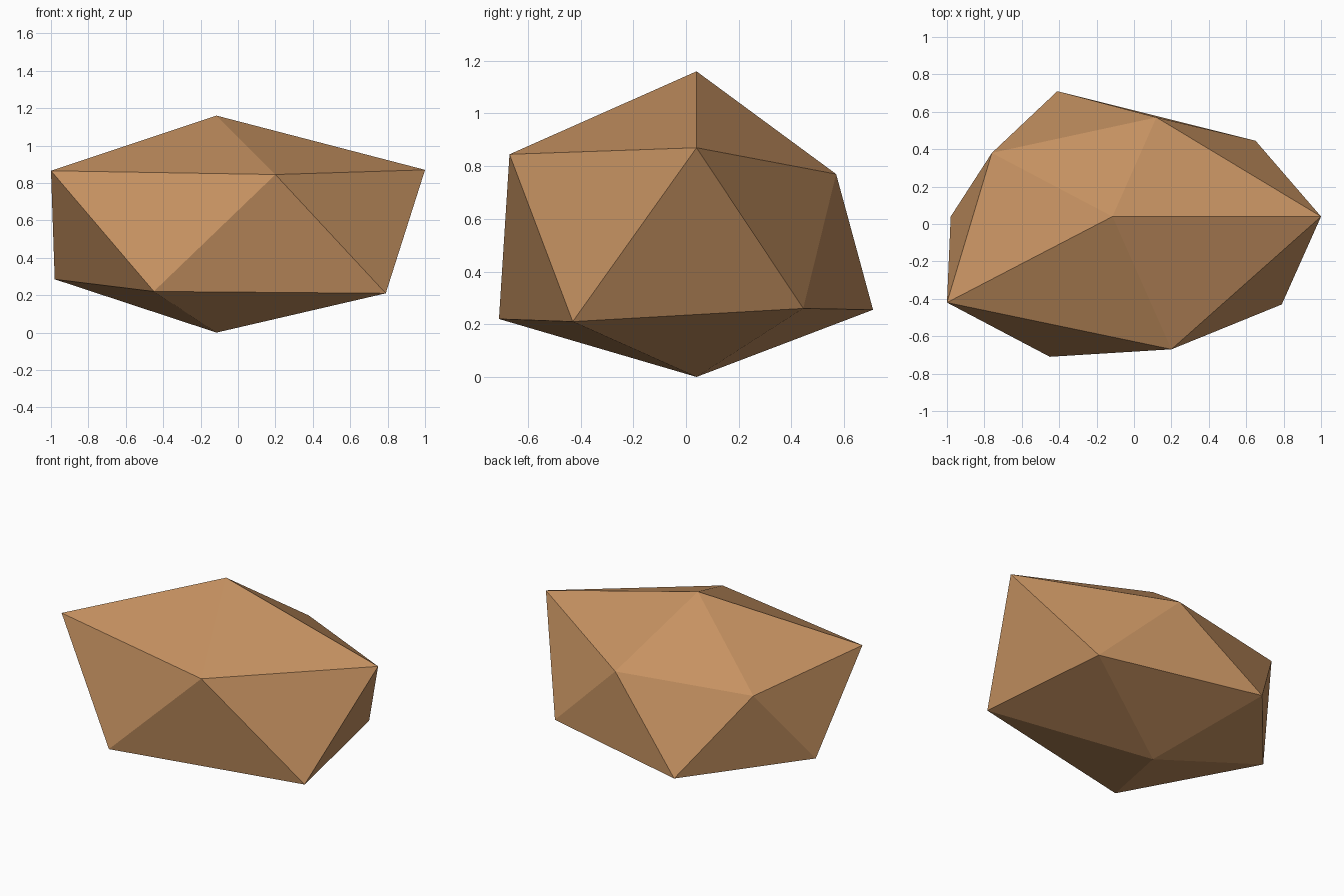
import bpy
import bmesh

cube = bpy.data.objects.get("Cube")
if cube:
    bpy.data.objects.remove(cube, do_unlink=True)

# Brown stone colour
stone = bpy.data.materials.new("brown_stone")
stone.use_nodes = True
colour = (0.565, 0.287, 0.12, 1.0)
stone.diffuse_color = colour
bsdf = next(n for n in stone.node_tree.nodes if n.type == "BSDF_PRINCIPLED")
bsdf.inputs["Base Color"].default_value = colour
bsdf.inputs["Roughness"].default_value = 0.9

# Rock: two staggered five-point rings between a peak and a base point
upper_ring = [(1.0, 0.04, 0.87), (0.12, 0.57, 0.77), (-0.76, 0.38, 0.77),
              (-1.0, -0.42, 0.865), (0.2, -0.67, 0.845)]
lower_ring = [(0.65, 0.445, 0.26), (-0.41, 0.71, 0.255), (-0.98, 0.04, 0.285),
              (-0.45, -0.71, 0.22), (0.79, -0.43, 0.21)]

bm = bmesh.new()
peak = bm.verts.new((-0.115, 0.04, 1.16))
base = bm.verts.new((-0.115, 0.04, 0.0))
upper = [bm.verts.new(p) for p in upper_ring]
lower = [bm.verts.new(p) for p in lower_ring]

# Cap fans and the zigzag band of flat facets
for i in range(5):
    j = (i + 1) % 5
    bm.faces.new((peak, upper[i], upper[j]))
    bm.faces.new((lower[i], upper[j], upper[i]))
    bm.faces.new((upper[j], lower[i], lower[j]))
    bm.faces.new((base, lower[j], lower[i]))
bmesh.ops.recalc_face_normals(bm, faces=bm.faces[:])

mesh = bpy.data.meshes.new("rock")
bm.to_mesh(mesh)
bm.free()
mesh.materials.append(stone)
rock = bpy.data.objects.new("rock", mesh)
bpy.context.collection.objects.link(rock)
